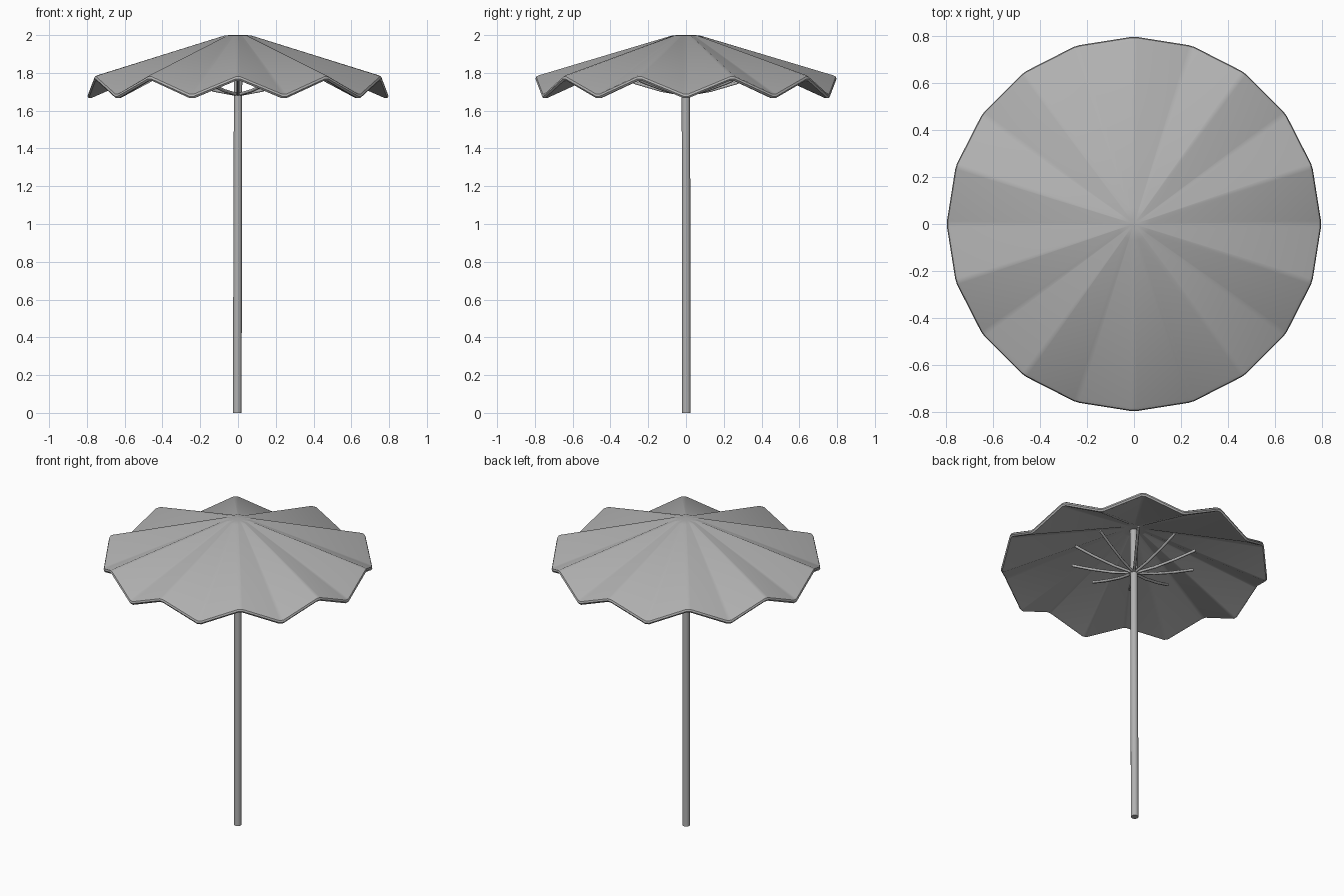
import bpy, bmesh, math
from mathutils import Vector

if "Cube" in bpy.data.objects:
    bpy.data.objects.remove(bpy.data.objects["Cube"])

N = 20  # rim corners, alternating low and high

grey = bpy.data.materials.new("dark_grey")
grey.diffuse_color = (0.44, 0.44, 0.44, 1)
grey.use_nodes = True
grey.node_tree.nodes["Principled BSDF"].inputs["Base Color"].default_value = grey.diffuse_color


def finish(bm, name, angle):
    bmesh.ops.recalc_face_normals(bm, faces=bm.faces)
    me = bpy.data.meshes.new(name)
    bm.to_mesh(me)
    bm.free()
    me.materials.append(grey)
    ob = bpy.data.objects.new(name, me)
    bpy.context.collection.objects.link(ob)
    bpy.context.view_layer.objects.active = ob
    ob.select_set(True)
    bpy.ops.object.shade_smooth_by_angle(angle=math.radians(angle))
    ob.select_set(False)
    return ob


def corner(i, r, z_low, z_high):
    a = math.radians(18 * i)
    return Vector((r * math.cos(a), r * math.sin(a), z_high if i % 2 else z_low))


def ring(bm, r, z_low, z_high):
    # two points close to every corner give a softened fold
    verts = []
    for i in range(N):
        p, q = corner(i, r, z_low, z_high), corner(i + 1, r, z_low, z_high)
        verts += [bm.verts.new(p.lerp(q, t)) for t in (0.05, 0.95)]
    return verts


# Pleated canopy: thin closed shell with a rounded zigzag rim
bm = bmesh.new()
profile = [(0.02, 2.0, 2.0), (0.07, 1.998, 1.999), (0.782, 1.69, 1.792),
           (0.795, 1.683, 1.785), (0.799, 1.671, 1.773), (0.792, 1.661, 1.763),
           (0.778, 1.662, 1.764), (0.07, 1.976, 1.976)]
rings = [ring(bm, *p) for p in profile]
for a, b in zip(rings, rings[1:]):
    for j in range(len(a)):
        k = (j + 1) % len(a)
        bm.faces.new((a[j], b[j], b[k], a[k]))
bm.faces.new(rings[0])
bm.faces.new(rings[-1])
finish(bm, "canopy", 40)

# Pole, leaning very slightly
bm = bmesh.new()
bmesh.ops.create_cone(bm, cap_ends=True, segments=16, radius1=0.023, radius2=0.022, depth=1.985)
for v in bm.verts:
    v.co += Vector((0.001, -0.001, 0.9925)) if v.co.z > 0 else Vector((-0.004, 0.002, 0.9925))
finish(bm, "pole", 40)

# Ten gently curved ribs under the high folds
cu = bpy.data.curves.new("ribs", 'CURVE')
cu.dimensions = '3D'
cu.bevel_depth = 0.009
cu.bevel_resolution = 1
cu.use_fill_caps = True
cu.materials.append(grey)
path = [(0.0, 1.684), (0.13, 1.707), (0.26, 1.745), (0.38, 1.788)]
for i in range(1, N, 2):
    a = math.radians(18 * i)
    s = cu.splines.new('POLY')
    s.points.add(len(path) - 1)
    for pt, (r, z) in zip(s.points, path):
        pt.co = (r * math.cos(a), r * math.sin(a), z, 1)
    s.use_smooth = True
bpy.context.collection.objects.link(bpy.data.objects.new("ribs", cu))
